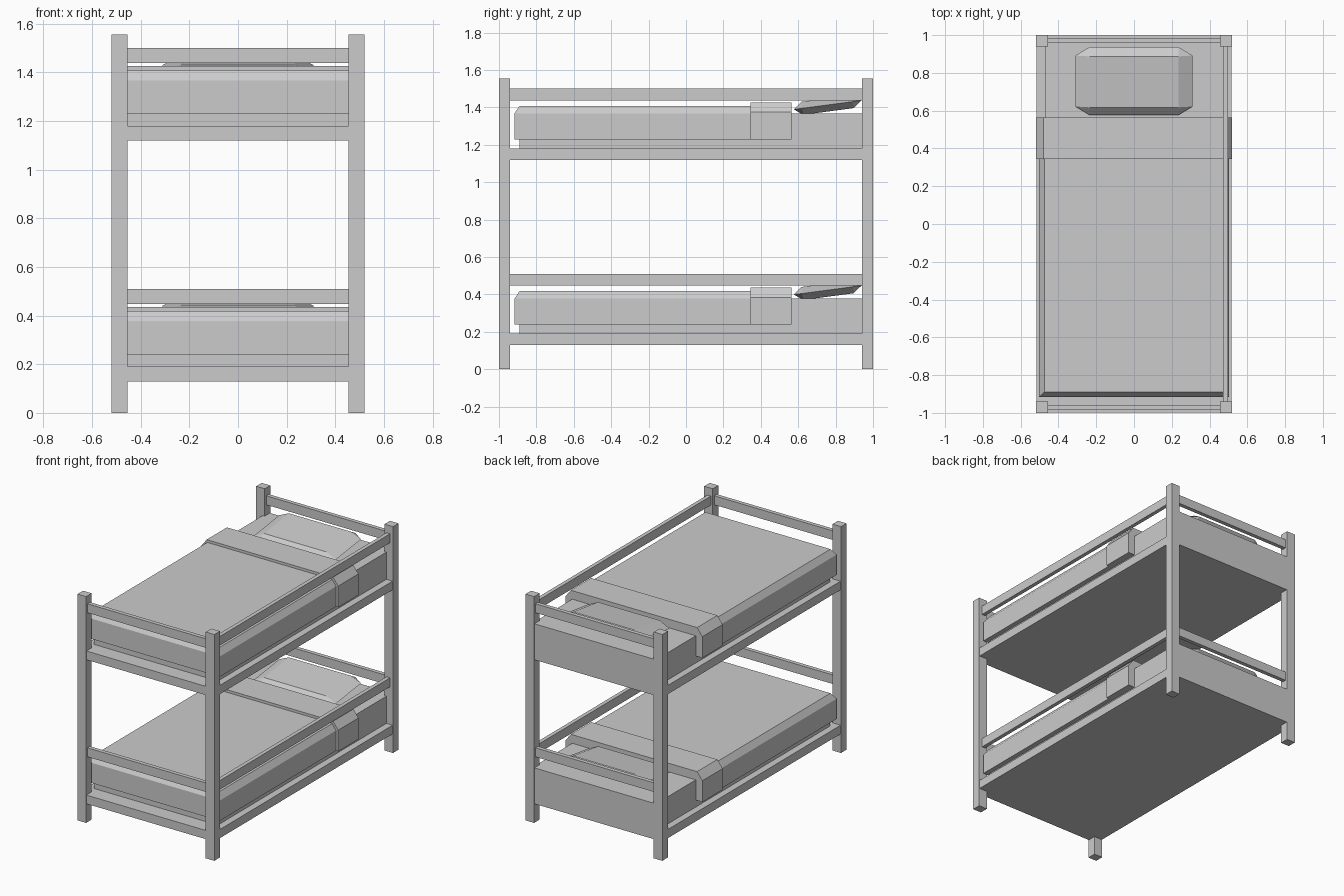
import bpy, bmesh, math
from mathutils import Matrix

if "Cube" in bpy.data.objects:
    bpy.data.objects.remove(bpy.data.objects["Cube"])


def hull(name, points, matrix=None):
    """Flat-faced convex solid from a few corner points."""
    bm = bmesh.new()
    for p in points:
        bm.verts.new(p)
    bmesh.ops.convex_hull(bm, input=bm.verts)
    bmesh.ops.dissolve_limit(bm, angle_limit=0.01, verts=bm.verts, edges=bm.edges)
    if matrix:
        bm.transform(matrix)
    bmesh.ops.recalc_face_normals(bm, faces=bm.faces)
    mesh = bpy.data.meshes.new(name)
    bm.to_mesh(mesh)
    bm.free()
    obj = bpy.data.objects.new(name, mesh)
    bpy.context.collection.objects.link(obj)
    return obj


def rect(x0, x1, y0, y1, z):
    return [(x, y, z) for x in (x0, x1) for y in (y0, y1)]


def box(name, x0, x1, y0, y1, z0, z1):
    return hull(name, rect(x0, x1, y0, y1, z0) + rect(x0, x1, y0, y1, z1))


# Corner posts
for sx, side in ((-1, "left"), (1, "right")):
    for sy, end in ((-1, "front"), (1, "back")):
        x0, x1 = sorted((sx * 0.455, sx * 0.52))
        y0, y1 = sorted((sy * 0.94, sy * 1.0))
        box(f"{end}_{side}_post", x0, x1, y0, y1, 0, 1.555)


def bunk(tag, z):
    # Solid base, and mattress running flush to the head end
    box(tag + "_base", -0.517, 0.517, -0.997, 0.997, z, z + 0.06)
    box(tag + "_mattress", -0.47, 0.47, -0.89, 0.997, z + 0.05, z + 0.247)

    # Guard rails: both ends and the right side only
    r0, r1 = z + 0.318, z + 0.38
    box(tag + "_foot_rail", -0.46, 0.46, -0.985, -0.957, r0, r1)
    box(tag + "_head_rail", -0.46, 0.46, 0.957, 0.985, r0, r1)
    box(tag + "_guard_rail", 0.47, 0.497, -0.95, 0.95, r0, r1)

    # Blanket with chamfered sides and foot
    hull(tag + "_blanket",
         rect(-0.503, 0.503, -0.917, 0.345, z + 0.108)
         + rect(-0.503, 0.503, -0.917, 0.345, z + 0.247)
         + rect(-0.475, 0.475, -0.89, 0.345, z + 0.288))

    # Folded-back sheet
    hull(tag + "_sheet_fold",
         rect(-0.52, 0.52, 0.345, 0.565, z + 0.108)
         + rect(-0.52, 0.52, 0.345, 0.565, z + 0.254)
         + rect(-0.48, 0.48, 0.345, 0.565, z + 0.306))

    # Tilted pillow: octagonal middle edge between two smaller flat faces
    a, b, c, d, h = 0.31, 0.235, 0.182, 0.136, 0.035
    place = Matrix.Translation((0, 0.757, z + 0.293)) @ Matrix.Rotation(math.radians(7.5), 4, 'X')
    hull(tag + "_pillow",
         rect(-a, a, -d, d, 0) + rect(-b, b, -c, c, 0)
         + rect(-b, b, -d, d, h) + rect(-b, b, -d, d, -h), place)


bunk("lower", 0.13)
bunk("upper", 1.12)
